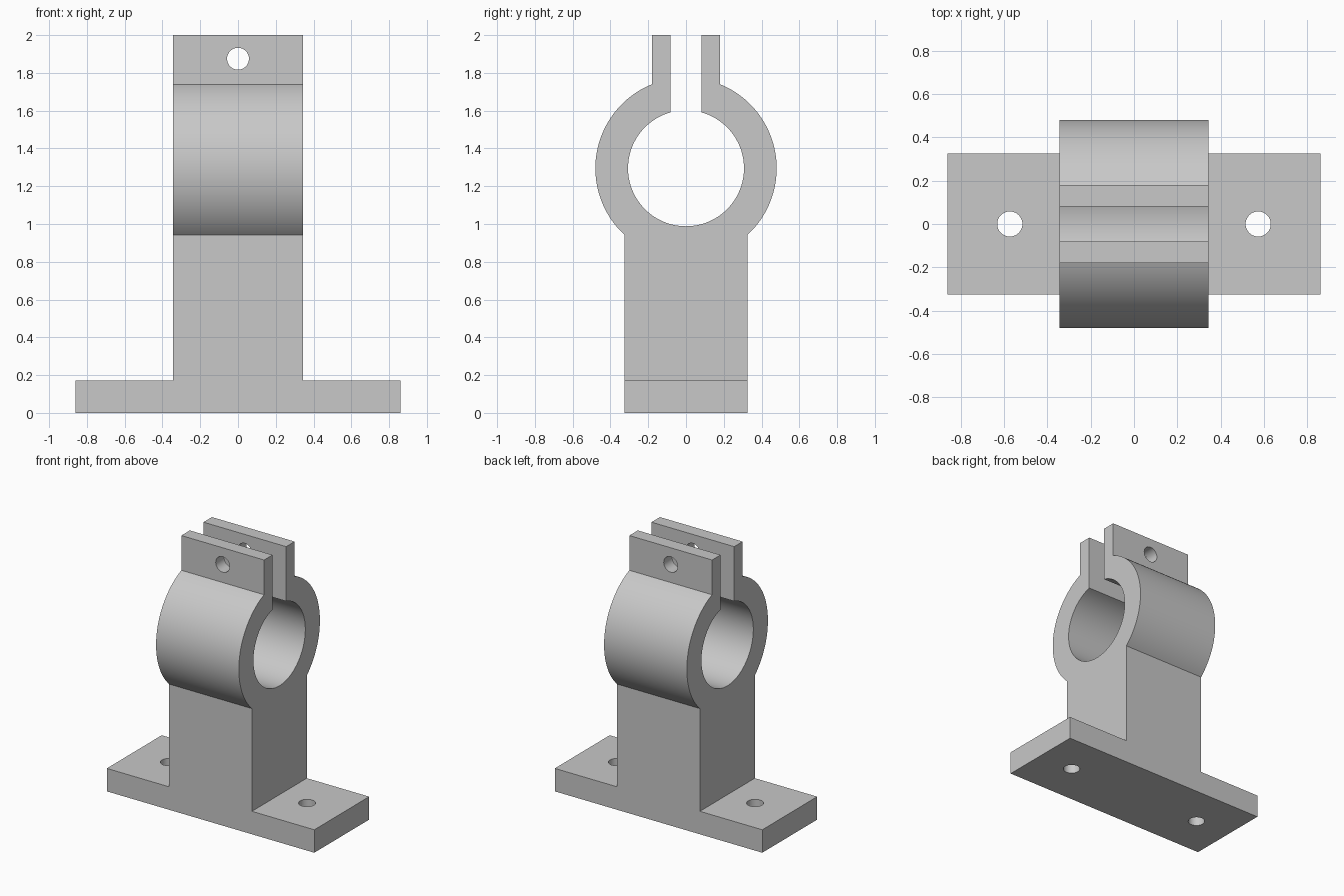
import bpy
import bmesh
from math import asin, acos, cos, sin, pi

if "Cube" in bpy.data.objects:
    bpy.data.objects.remove(bpy.data.objects["Cube"], do_unlink=True)

# Overall dimensions
BASE_X, BASE_Z = 0.86, 0.172
COLUMN_X, COLUMN_Y = 0.343, 0.325
RING_Z, RING_R, BORE_R = 1.295, 0.48, 0.307
EAR_Y, SLOT_Y, TOP = 0.181, 0.081, 2.0
HOLE_R, FOOT_HOLE_X, EAR_HOLE_Z = 0.058, 0.573, 1.875

grey = bpy.data.materials.new("plain grey")
grey.use_nodes = True
colour = (0.58, 0.58, 0.58, 1)
grey.diffuse_color = colour
grey.node_tree.nodes["Principled BSDF"].inputs["Base Color"].default_value = colour


def arc(radius, start, end, steps):
    """Points (y, z) around the ring centre."""
    angles = [start + (end - start) * i / steps for i in range(steps + 1)]
    return [(radius * cos(a), RING_Z + radius * sin(a)) for a in angles]


def extrude_profile(name, points, half_width):
    """Extrude a (y, z) outline symmetrically along x."""
    bm = bmesh.new()
    face = bm.faces.new([bm.verts.new((-half_width, y, z)) for y, z in points])
    moved = bmesh.ops.extrude_face_region(bm, geom=[face])["geom"]
    verts = [v for v in moved if isinstance(v, bmesh.types.BMVert)]
    bmesh.ops.translate(bm, verts=verts, vec=(2 * half_width, 0, 0))
    bmesh.ops.recalc_face_normals(bm, faces=bm.faces)
    mesh = bpy.data.meshes.new(name)
    bm.to_mesh(mesh)
    bm.free()
    obj = bpy.data.objects.new(name, mesh)
    bpy.context.collection.objects.link(obj)
    return obj


def cut(target, cutter):
    """Subtract the cutter and discard it."""
    cutter.hide_render = True
    mod = target.modifiers.new("cut", "BOOLEAN")
    mod.operation = "DIFFERENCE"
    mod.solver = "EXACT"
    mod.object = cutter
    bpy.ops.object.select_all(action="DESELECT")
    target.select_set(True)
    bpy.context.view_layer.objects.active = target
    bpy.ops.object.modifier_apply(modifier=mod.name)
    bpy.data.objects.remove(cutter, do_unlink=True)


def drill(target, location, depth, rotation=(0, 0, 0)):
    bpy.ops.mesh.primitive_cylinder_add(vertices=48, radius=HOLE_R, depth=depth,
                                        location=location, rotation=rotation)
    cut(target, bpy.context.object)


# Side outline: column, split ring, clamp ears and bore
column_angle = -acos(COLUMN_Y / RING_R)
ear_angle = acos(EAR_Y / RING_R)
slot_angle = acos(SLOT_Y / BORE_R)
right_side = arc(RING_R, column_angle, ear_angle, 48)
left_side = [(-y, z) for y, z in reversed(right_side)]
bore = arc(BORE_R, slot_angle, -pi - slot_angle, 96)
outline = ([(COLUMN_Y, 0)] + right_side + [(EAR_Y, TOP), (SLOT_Y, TOP)]
           + bore + [(-SLOT_Y, TOP), (-EAR_Y, TOP)]
           + left_side + [(-COLUMN_Y, 0)])
bracket = extrude_profile("clamp_bracket", outline, BASE_X)

# Shoulders cut away above the base feet
for side in (-1, 1):
    bpy.ops.mesh.primitive_cube_add(size=2, location=(side * (COLUMN_X + 1), 0, BASE_Z + 1))
    cut(bracket, bpy.context.object)

# Mounting holes in the feet
for side in (-1, 1):
    drill(bracket, (side * FOOT_HOLE_X, 0, 0), 1)

# Bolt hole through both clamp ears
drill(bracket, (0, 0, EAR_HOLE_Z), 1, (pi / 2, 0, 0))

# Material and shading
bracket.data.materials.clear()
bracket.data.materials.append(grey)
for face in bracket.data.polygons:
    face.material_index = 0
bpy.ops.object.select_all(action="DESELECT")
bracket.select_set(True)
bpy.context.view_layer.objects.active = bracket
bpy.ops.object.shade_smooth_by_angle(angle=pi / 6)
